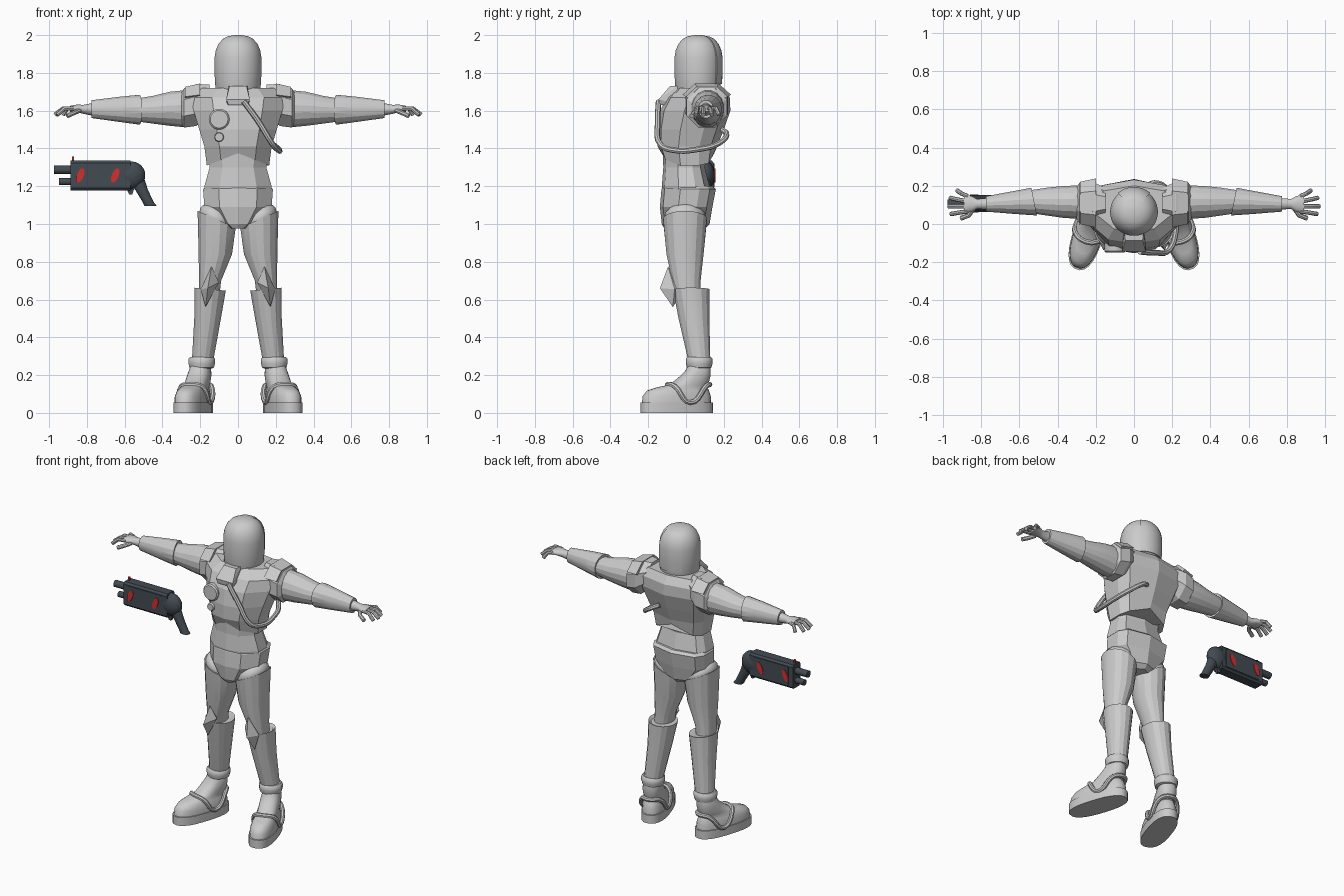
import bpy, bmesh
from math import sin, cos, pi, radians
from mathutils import Vector, Matrix

if "Cube" in bpy.data.objects:
    bpy.data.objects.remove(bpy.data.objects["Cube"])

def material(name, rgb):
    m = bpy.data.materials.new(name)
    m.diffuse_color = (*rgb, 1)
    m.use_nodes = True
    m.node_tree.nodes["Principled BSDF"].inputs["Base Color"].default_value = m.diffuse_color
    return m

DARK = material("gunmetal", (0.055, 0.07, 0.085))
RED = material("red", (0.65, 0.03, 0.03))

def finish(name, me, mirror=False, mat=None, smooth=None):
    ob = bpy.data.objects.new(name, me)
    bpy.context.collection.objects.link(ob)
    if mat:
        me.materials.append(mat)
    if mirror:
        ob.modifiers.new("mirror", 'MIRROR').use_mirror_merge = False
    if smooth:
        bpy.ops.object.select_all(action='DESELECT')
        ob.select_set(True)
        bpy.context.view_layer.objects.active = ob
        bpy.ops.object.shade_smooth_by_angle(angle=radians(smooth))
    return ob

def loft(name, rings, M=None, **kw):
    """Skin a list of point rings and cap both ends."""
    bm = bmesh.new()
    vs = [[bm.verts.new(p) for p in r] for r in rings]
    n = len(vs[0])
    for a, b in zip(vs, vs[1:]):
        for i in range(n):
            bm.faces.new((a[i], a[(i + 1) % n], b[(i + 1) % n], b[i]))
    bm.faces.new(vs[0][::-1])
    bm.faces.new(vs[-1])
    bmesh.ops.recalc_face_normals(bm, faces=bm.faces)
    me = bpy.data.meshes.new(name)
    bm.to_mesh(me)
    bm.free()
    if M:
        me.transform(M)
    return finish(name, me, **kw)

def hull(name, pts, **kw):
    bm = bmesh.new()
    for p in pts:
        bm.verts.new(p)
    bmesh.ops.convex_hull(bm, input=bm.verts)
    bmesh.ops.recalc_face_normals(bm, faces=bm.faces)
    me = bpy.data.meshes.new(name)
    bm.to_mesh(me)
    bm.free()
    return finish(name, me, **kw)

def ell(x, y, z, a, b, axis='z', n=16, p=2.0, tilt=0.0):
    """Superellipse ring across the given axis, optionally tilted along u."""
    out = []
    for i in range(n):
        t = 2 * pi * (i + 0.5) / n
        c, s = cos(t), sin(t)
        u = abs(c) ** (2 / p) * (1 if c > 0 else -1)
        v = abs(s) ** (2 / p) * (1 if s > 0 else -1)
        if axis == 'z':
            out.append((x + a * u, y + b * v, z + tilt * u))
        else:
            out.append((x + tilt * u, y + a * u, z + b * v))
    return out

def tube(name, pts, r, cyclic=False, M=None, smooth_path=True, **kw):
    cu = bpy.data.curves.new(name, 'CURVE')
    cu.dimensions = '3D'
    cu.bevel_depth, cu.bevel_resolution, cu.use_fill_caps = r, 2, True
    cu.resolution_u = 5
    if smooth_path:
        sp = cu.splines.new('BEZIER')
        sp.bezier_points.add(len(pts) - 1)
        for b, p in zip(sp.bezier_points, pts):
            b.co = p
            b.handle_left_type = b.handle_right_type = 'AUTO'
    else:
        sp = cu.splines.new('POLY')
        sp.points.add(len(pts) - 1)
        for b, p in zip(sp.points, pts):
            b.co = (*p, 1)
    sp.use_cyclic_u = cyclic
    tmp = bpy.data.objects.new("tmp", cu)
    me = bpy.data.meshes.new_from_object(tmp)
    bpy.data.objects.remove(tmp)
    if M:
        me.transform(M)
    return finish(name, me, smooth=40, **kw)

def body(z, w, yf, yb, arch=0.0):
    """Angular torso section between a front and a back depth."""
    half = [(0, -1), (.55, -.88), (1, -.3), (1, .4), (.82, .78), (0, 1)]
    sec = half + [(-x, y) for x, y in half[-2:0:-1]]
    m, h = (yf + yb) / 2, (yb - yf) / 2
    return [(w * x, m + h * y, z + arch * (1 - abs(x))) for x, y in sec]

# helmet with raised back plate
prof = [(1.64, .085), (1.67, .108), (1.72, .12), (1.8, .125), (1.88, .125), (1.92, .118),
        (1.955, .103), (1.98, .08), (1.993, .055), (2.0, .02)]
loft("helmet", [ell(0, .063, z, r, r, n=32) for z, r in prof], smooth=35)
arc = [radians(50 + 10 * i) for i in range(9)]
loft("helmet_back_plate",
     [[(R * cos(t), .063 + R * sin(t), z) for R, ts in ((r + .006, arc), (r - .02, arc[::-1])) for t in ts]
      for z, r in [(1.74, .121)] + prof[3:9]], smooth=35)
loft("neck", [ell(0, .07, z, r, r) for z, r in ((1.6, .14), (1.69, .125), (1.72, .1))], smooth=35)

# torso armour
loft("chest_armour", [body(1.31, .165, -.125, .15, .065), body(1.41, .178, -.15, .165),
                      body(1.5, .205, -.153, .2), body(1.6, .235, -.138, .235),
                      body(1.67, .25, -.1, .232), body(1.72, .19, -.04, .2)])
loft("abdomen", [body(1.14, .175, -.12, .12), body(1.2, .178, -.128, .125), body(1.3, .15, -.12, .1),
                 body(1.42, .16, -.125, .12)])
loft("pelvis", [body(.975, .05, -.115, .1), body(1.0, .095, -.128, .125), body(1.09, .178, -.138, .14),
                body(1.185, .185, -.13, .158), body(1.2, .17, -.12, .14)])

# chest details
hull("breather", [(s * x, y, z) for s in (1, -1) for x, y, z in
     ((.05, -.14, 1.63), (.062, -.145, 1.66), (.045, -.085, 1.73), (.05, -.04, 1.73), (.06, -.04, 1.63))])
for nm, z, r in (("large_disc", 1.555, .055), ("small_disc", 1.46, .025)):
    loft(nm, [[(-.1 + q * cos(i * pi / 12), y, z + q * sin(i * pi / 12)) for i in range(24)]
              for q, y in ((r, -.1), (r, -.142), (r * .85, -.15))], smooth=35)
tube("air_hose", [(.03, -.145, 1.65), (.11, -.15, 1.54), (.185, -.135, 1.42), (.215, -.06, 1.39),
                  (.215, .06, 1.395), (.18, .17, 1.425), (.11, .215, 1.475), (.06, .19, 1.5)], .015)

# shoulders and arms
loft("shoulder_pad", [ell(.15, .11, 1.66, .085, .085, 'x', 8), ell(.22, .11, 1.63, .122, .12, 'x', 8),
                      ell(.285, .11, 1.615, .115, .113, 'x', 8), ell(.3, .11, 1.612, .09, .09, 'x', 8)],
     mirror=True)
loft("shoulder_plate", [[(x, .11 + r * sin(t), 1.61 + r * cos(t)) for r, ts in ((R, A), (R - .02, A[::-1]))
      for t in ts] for x, R in ((.2, .148), (.28, .128)) for A in [[radians(a) for a in (-60, -25, 25, 60)]]],
     mirror=True)
loft("upper_arm", [ell(.28, .115, 1.61, .088, .1, 'x'), ell(.36, .115, 1.61, .086, .092, 'x'),
                   ell(.45, .117, 1.605, .075, .075, 'x'), ell(.56, .117, 1.603, .058, .058, 'x')],
     mirror=True, smooth=20)
loft("forearm", [ell(.525, .117, 1.605, .06, .065, 'x', tilt=.015), ell(.522, .117, 1.605, .074, .08, 'x', tilt=.015),
                 ell(.62, .113, 1.607, .062, .069, 'x'), ell(.775, .105, 1.608, .041, .048, 'x')],
     mirror=True, smooth=20)
loft("palm", [ell(.76, .105, 1.607, .032, .036, 'x'), ell(.82, .105, 1.607, .026, .024, 'x'),
              ell(.85, .105, 1.612, .042, .021, 'x'), ell(.89, .105, 1.61, .05, .016, 'x')],
     mirror=True, smooth=40)
for k, (y0, y1, x1) in enumerate(((.145, .175, .925), (.118, .137, .962), (.092, .092, .97), (.066, .052, .958))):
    tube("finger_%d" % (k + 1), [(.87, y0, 1.612), ((.88 + x1) / 2, (y0 + y1) / 2, 1.612), (x1, y1, 1.578)],
         .0115, smooth_path=False, mirror=True)
tube("thumb", [(.84, .08, 1.6), (.865, .045, 1.59), (.905, .03, 1.572)], .013, smooth_path=False, mirror=True)

# legs
loft("hip_joint", [ell(.115, -.005, 1.03 + .075 * sin(t), .092 * cos(t), .112 * cos(t), tilt=.03 * cos(t))
                   for t in [radians(a) for a in range(-80, 81, 20)]], mirror=True, smooth=40)
loft("thigh", [ell(.113, -.005, 1.023, .09, .105, tilt=.04), ell(.113, -.005, 1.025, .103, .118, tilt=.045),
               ell(.12, -.005, .84, .09, .1), ell(.148, .002, .7, .06, .077), ell(.155, .01, .6, .055, .07)],
     mirror=True, smooth=20)
loft("shin_armour", [ell(.148, .027, .648, .07, .08), ell(.148, .027, .655, .085, .098, tilt=.008),
                     ell(.161, .042, .5, .072, .083), ell(.187, .07, .28, .058, .06)], mirror=True, smooth=20)
hull("knee_guard", [(.14, -.095, .775), (.102, -.075, .69), (.172, -.07, .56), (.197, -.06, .655),
                    (.16, -.138, .66), (.15, 0, .67)], mirror=True)
loft("ankle_cuff", [ell(.192, .07, z, r, r) for z, r in
                    ((.235, .055), (.24, .066), (.262, .072), (.285, .072), (.297, .062))], mirror=True, smooth=50)

# boots, built straight then toed out
FOOT = Matrix.Translation((.238, -.05, 0)) @ Matrix.Rotation(radians(18), 4, 'Z')
loft("boot_sole", [ell(0, 0, z, a, .198, n=24, p=2.5) for z, a in ((0, .08), (.055, .08))],
     M=FOOT, mirror=True, smooth=35)
loft("boot", [ell(0, y, z, a, b, n=24, p=2.4) for z, y, a, b in
              ((.05, 0, .076, .19), (.09, .001, .075, .186), (.118, .008, .066, .17), (.135, .03, .06, .138),
               (.15, .07, .06, .105), (.2, .108, .06, .078), (.225, .12, .056, .066), (.25, .125, .05, .06))],
     M=FOOT, mirror=True, smooth=40)
tube("boot_strap", [(.076, .05, .055), (.058, -.025, .138), (0, -.045, .15), (-.058, -.025, .138),
                    (-.076, .05, .055), (-.055, .145, .14), (0, .182, .15), (.055, .145, .14)],
     .014, cyclic=True, M=FOOT, mirror=True)

# floating sidearm
GY = .107
hull("gun_body", [(x, GY + s * y, z) for s in (1, -1) for x in (-.887, -.57)
                  for y, z in ((.03, 1.178), (.04, 1.19), (.04, 1.322), (.03, 1.335))], mat=DARK)
hull("gun_side_panel", [(x, GY + s * .044, z) for s in (1, -1) for x in (-.855, -.6) for z in (1.195, 1.32)],
     mat=DARK)
loft("gun_rear", [ell(-.565 + .075 * sin(t), GY, 1.258, .046 * cos(t), .075 * cos(t), 'x')
                  for t in [radians(a) for a in range(-80, 81, 20)]], mat=DARK, smooth=40)
for nm, x, z, r in (("upper_barrel", -.975, 1.287, .022), ("lower_barrel", -.947, 1.224, .019)):
    loft(nm, [ell(q, GY, z, r, r, 'x') for q in (x, -.87)], mat=DARK, smooth=35)
loft("gun_grip", [ell(x, GY, z, a, .026) for x, z, a in
                  ((-.545, 1.24, .05), (-.51, 1.18, .034), (-.475, 1.115, .03), (-.462, 1.095, .033))],
     mat=DARK, smooth=40)
hull("gun_trigger", [(x, GY + s * .01, z) for s in (1, -1)
                     for x, z in ((-.59, 1.185), (-.55, 1.185), (-.56, 1.155), (-.575, 1.155))], mat=DARK)
hull("gun_sight", [(x, GY + s * .006, z) for s in (1, -1) for x in (-.88, -.868) for z in (1.33, 1.357)], mat=RED)
for k, x in enumerate((-.835, -.65)):
    loft("gun_light_%d" % (k + 1),
         [[(x + .019 * cos(i * pi / 10) + .012 * sin(i * pi / 10), y, 1.257 + .038 * sin(i * pi / 10))
           for i in range(20)] for y in (GY - .048, GY + .048)], mat=RED, smooth=35)
